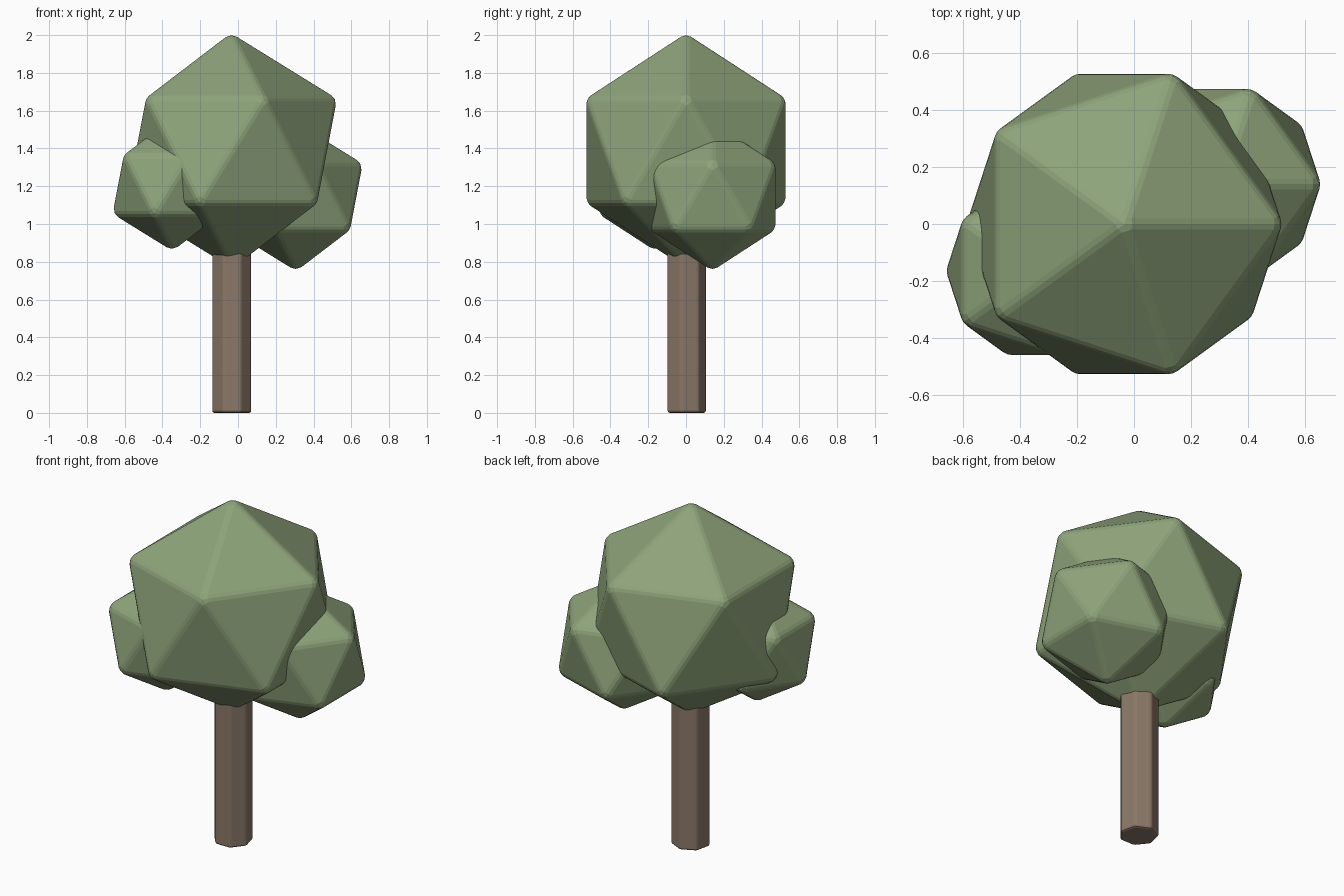
import bpy

cube = bpy.data.objects.get("Cube")
if cube:
    bpy.data.objects.remove(cube, do_unlink=True)


def make_material(name, rgb):
    mat = bpy.data.materials.new(name)
    mat.use_nodes = True
    color = (*rgb, 1.0)
    mat.diffuse_color = color
    mat.node_tree.nodes["Principled BSDF"].inputs["Base Color"].default_value = color
    return mat


def finish(name, mat, width):
    """Name the new part, colour it and soften its edges."""
    obj = bpy.context.object
    obj.name = obj.data.name = name
    obj.data.materials.append(mat)
    bevel = obj.modifiers.new("soft_edges", "BEVEL")
    bevel.width = width
    bevel.segments = 2
    bevel.limit_method = "NONE"
    return obj


leaf_green = make_material("leaf_green", (0.27, 0.37, 0.195))
bark_brown = make_material("bark_brown", (0.26, 0.19, 0.14))

# Seven-sided trunk, running up into the crown
bpy.ops.mesh.primitive_cylinder_add(vertices=7, radius=0.108, depth=1.2,
                                    location=(-0.033, 0, 0.6))
finish("trunk", bark_brown, 0.012)

# Leaf clumps: name, radius, centre
clumps = [
    ("main_crown", 0.625, (-0.034, 0, 1.388)),
    ("right_clump", 0.352, (-0.35, -0.165, 1.207)),
    ("left_clump", 0.398, (0.305, 0.14, 1.146)),
]
for name, radius, centre in clumps:
    bpy.ops.mesh.primitive_ico_sphere_add(subdivisions=1, radius=radius,
                                          location=centre)
    finish(name, leaf_green, 0.02)
